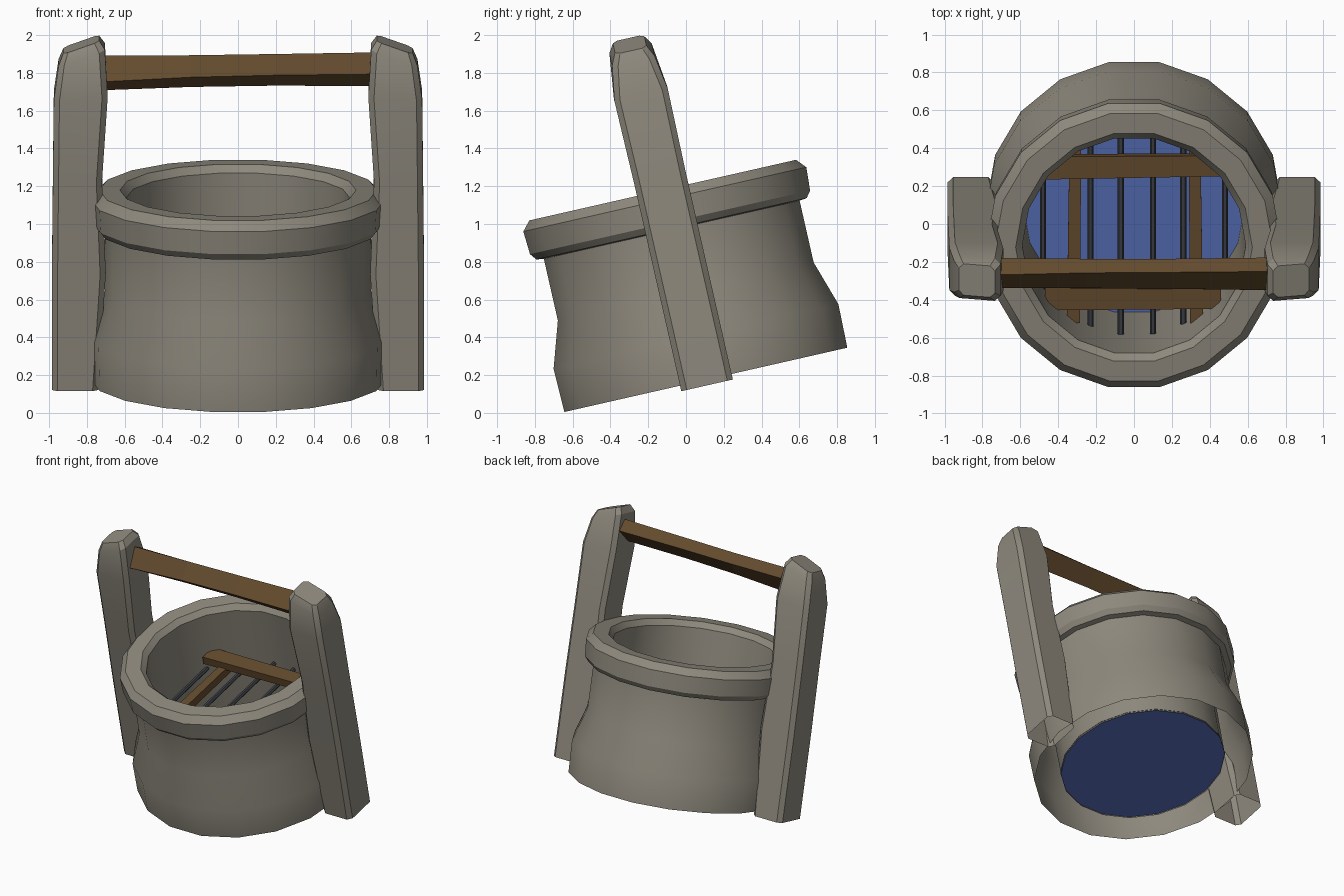
import bpy, bmesh, math
from mathutils import Matrix

if "Cube" in bpy.data.objects:
    bpy.data.objects.remove(bpy.data.objects["Cube"])

# Everything is built upright, then leaned back by this matrix
LEAN = Matrix.Translation((0, 0.105, 0.175)) @ Matrix.Rotation(math.radians(12.8), 4, 'X')


def material(name, rgb):
    m = bpy.data.materials.new(name)
    m.use_nodes = True
    m.diffuse_color = (*rgb, 1)
    m.node_tree.nodes["Principled BSDF"].inputs["Base Color"].default_value = (*rgb, 1)
    return m


STONE = material("warm grey stone", (0.27, 0.25, 0.205))
WOOD = material("brown wood", (0.125, 0.07, 0.027))
WATER = material("blue water", (0.09, 0.15, 0.46))
IRON = material("dark iron", (0.045, 0.05, 0.06))


def finish(name, bm, mat, smooth=False, flip=True):
    if flip:
        bmesh.ops.recalc_face_normals(bm, faces=bm.faces)
    bm.transform(LEAN)
    mesh = bpy.data.meshes.new(name)
    bm.to_mesh(mesh)
    bm.free()
    mesh.materials.append(mat)
    ob = bpy.data.objects.new(name, mesh)
    bpy.context.collection.objects.link(ob)
    if smooth:
        bpy.ops.object.select_all(action='DESELECT')
        ob.select_set(True)
        bpy.context.view_layer.objects.active = ob
        bpy.ops.object.shade_smooth_by_angle(angle=math.radians(28))
    return ob


def loft(bm, rings, cap_start=True, cap_end=True):
    """Join equal closed rings of points with quads."""
    loops = [[bm.verts.new(p) for p in ring] for ring in rings]
    n = len(loops[0])
    for a, b in zip(loops, loops[1:]):
        for i in range(n):
            j = (i + 1) % n
            bm.faces.new((a[i], a[j], b[j], b[i]))
    if cap_start:
        bm.faces.new(loops[0][::-1])
    if cap_end:
        bm.faces.new(loops[-1])


def circle(r, z, n=18):
    return [(r * math.cos(math.tau * i / n), r * math.sin(math.tau * i / n), z) for i in range(n)]


# Well wall with rim, open underneath
profile = [(0.585, 0.03), (0.59, 0.99), (0.625, 1.03), (0.735, 1.03), (0.78, 0.98),
           (0.772, 0.855), (0.745, 0.82), (0.705, 0.815), (0.705, 0.48), (0.785, 0.235), (0.78, 0)]
bm = bmesh.new()
loft(bm, [circle(r, z) for r, z in profile], False, False)
finish("well_wall", bm, STONE, True)

# Water
bm = bmesh.new()
bm.faces.new([bm.verts.new(p) for p in circle(0.588, 0.04)])
finish("water", bm, WATER, flip=False)


# Side posts: chamfered sections, tops sloping outwards
def post_ring(z, half, x0, x1, c, slope, side):
    corners = [(x0 + c, -half), (x1 - c, -half), (x1, c - half), (x1, half - c),
               (x1 - c, half), (x0 + c, half), (x0, half - c), (x0, c - half)]
    return [(side * x, y, z - slope * (x - x0)) for x, y in corners]


sections = [(-0.03, 0.14, 0.74, 0.985, 0.03, 0), (0.6, 0.14, 0.70, 0.985, 0.03, 0),
            (1.1, 0.14, 0.72, 0.98, 0.03, 0), (1.56, 0.145, 0.69, 0.975, 0.03, 0.05),
            (1.81, 0.115, 0.705, 0.95, 0.03, 0.36), (1.855, 0.085, 0.735, 0.925, 0.025, 0.36)]
for name, side in (("left_post", 1), ("right_post", -1)):
    bm = bmesh.new()
    loft(bm, [post_ring(*s, side) for s in sections], cap_start=False)
    finish(name, bm, STONE, True)

# Rough-hewn crossbar: a turning, slightly uneven four-sided section
bm = bmesh.new()
rings = []
for x, z, turn, size in ((-0.72, 1.665, 8, 0.092), (-0.25, 1.675, 0, 0.084),
                         (0.2, 1.682, -3, 0.084), (0.72, 1.685, -6, 0.09)):
    angles = [math.radians(k + turn) for k in (190, 255, 10, 75)]
    rings.append([(x, 0.005 + size * math.cos(a), z + size * math.sin(a)) for a in angles])
loft(bm, rings)
finish("crossbar", bm, WOOD)


# Planks of the grate
def plank(name, a, b, width, height):
    bm = bmesh.new()
    along_x = abs(b[0] - a[0]) > abs(b[1] - a[1])
    rings = []
    for (x, y, z), w in ((a, width), (b, width * 0.88)):
        ring = []
        for s, t in ((-1, -1), (1, -1), (1, 1), (-1, 1)):
            d = s * w / 2
            ring.append((x, y + d, z + t * height / 2) if along_x else (x + d, y, z + t * height / 2))
        rings.append(ring)
    loft(bm, rings)
    finish(name, bm, WOOD)


plank("grate_back_plank", (-0.47, 0.35, 0.65), (0.46, 0.36, 0.65), 0.125, 0.06)
plank("grate_front_plank", (-0.47, -0.36, 0.65), (0.46, -0.36, 0.65), 0.12, 0.06)
plank("grate_right_plank", (-0.32, -0.50, 0.6), (-0.31, 0.46, 0.6), 0.07, 0.06)
plank("grate_left_plank", (0.33, -0.50, 0.6), (0.32, 0.46, 0.6), 0.07, 0.06)

# Iron bars of the grate, spanning the shaft
for i, x in enumerate((-0.48, -0.23, -0.07, 0.1, 0.26, 0.48)):
    half = math.sqrt(0.585 ** 2 - x ** 2)
    bm = bmesh.new()
    spot = [(0.016 * math.cos(k * math.tau / 6), 0.016 * math.sin(k * math.tau / 6)) for k in range(6)]
    loft(bm, [[(x + p, y, 0.55 + q) for p, q in spot] for y in (-half, half)])
    finish(f"grate_bar_{i + 1}", bm, IRON)
